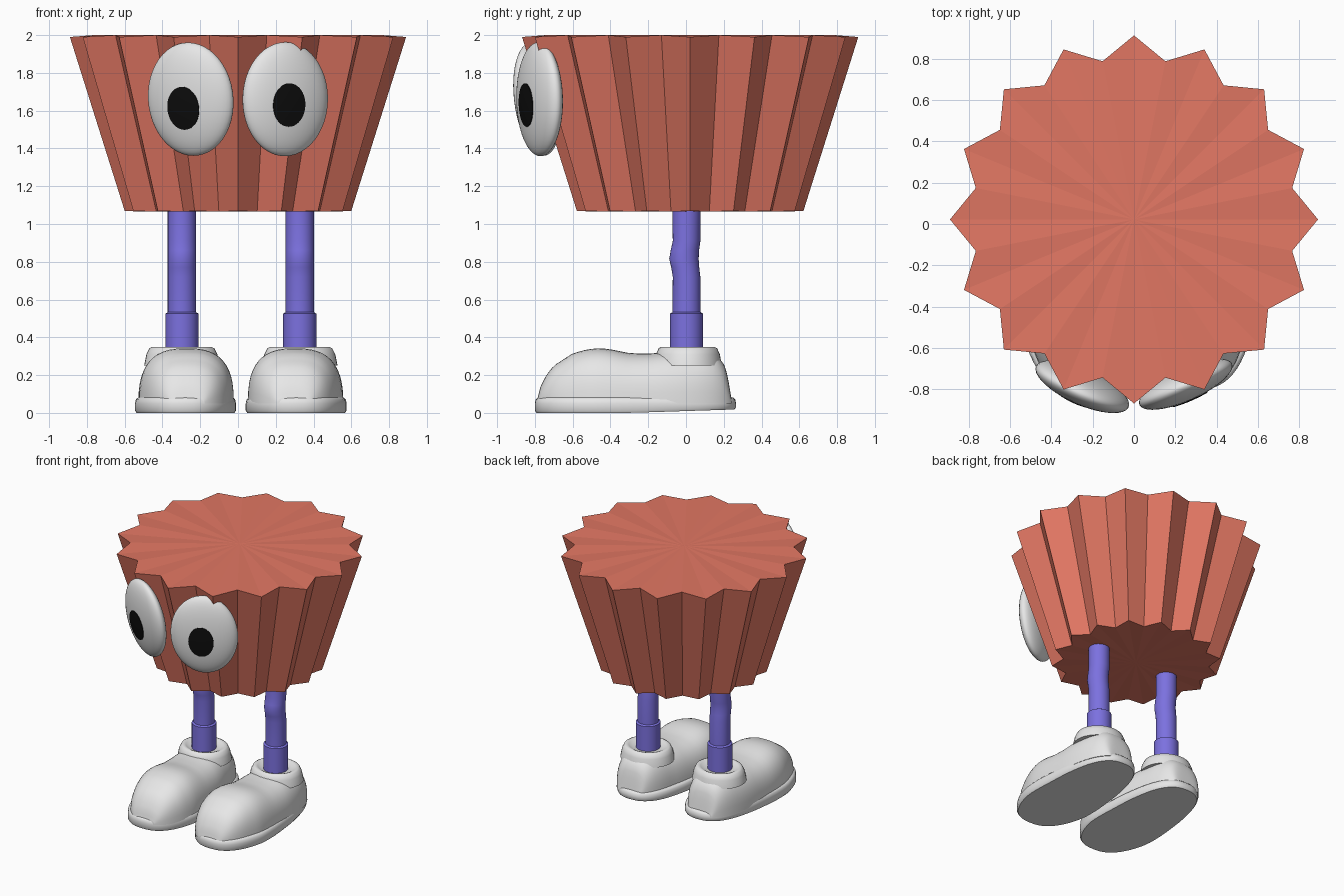
import bpy, bmesh, math
from mathutils import Matrix, Vector

if "Cube" in bpy.data.objects:
    bpy.data.objects.remove(bpy.data.objects["Cube"])


def material(name, rgb):
    m = bpy.data.materials.new(name)
    m.diffuse_color = (*rgb, 1)
    m.use_nodes = True
    m.node_tree.nodes["Principled BSDF"].inputs["Base Color"].default_value = m.diffuse_color
    return m


CLAY = material("terracotta", (0.76, 0.185, 0.125))
PURPLE = material("purple", (0.20, 0.165, 0.74))
WHITE = material("off_white", (0.8, 0.8, 0.8))
BLACK = material("black", (0.004, 0.004, 0.004))


def add_object(name, bm, mat, smooth=None):
    bmesh.ops.recalc_face_normals(bm, faces=bm.faces)
    me = bpy.data.meshes.new(name)
    bm.to_mesh(me)
    bm.free()
    me.materials.append(mat)
    ob = bpy.data.objects.new(name, me)
    bpy.context.collection.objects.link(ob)
    if smooth:
        bpy.ops.object.select_all(action='DESELECT')
        ob.select_set(True)
        bpy.context.view_layer.objects.active = ob
        bpy.ops.object.shade_smooth_by_angle(angle=math.radians(smooth))
    return ob


def loft(rings, cap_start=True, cap_end=True):
    """Skin a list of closed rings that have equal point counts."""
    bm = bmesh.new()
    vs = [[bm.verts.new(p) for p in r] for r in rings]
    n = len(vs[0])
    for a, b in zip(vs, vs[1:]):
        for i in range(n):
            j = (i + 1) % n
            bm.faces.new((a[i], a[j], b[j], b[i]))
    if cap_start:
        bm.faces.new(vs[0])
    if cap_end:
        bm.faces.new(vs[-1])
    return bm


def circle(cx, cy, z, rx, ry=None, n=32):
    ry = ry or rx
    return [(cx + rx * math.cos(2 * math.pi * i / n),
             cy + ry * math.sin(2 * math.pi * i / n), z) for i in range(n)]


def lerp(table, t):
    for (a, va), (b, vb) in zip(table, table[1:]):
        if t <= b:
            k = max(0, (t - a) / (b - a))
            return va + (vb - va) * k
    return table[-1][1]


def spow(v, e):
    return math.copysign(abs(v) ** e, v)


# Fluted cup body with sixteen sharp pleats
def star(tip, valley, z_tip, z_valley):
    pts = []
    for i in range(32):
        a = math.pi / 2 + i * math.pi / 16
        r, z = (tip, z_tip) if i % 2 == 0 else (valley, z_valley)
        pts.append((r * math.cos(a), 0.022 + r * math.sin(a), z))
    return pts


bm = loft([star(0.6, 0.52, 1.07, 1.065), star(0.89, 0.78, 1.99, 2.0)], False, False)
bm.verts.ensure_lookup_table()
for start, z in ((0, 1.065), (32, 2.0)):
    c = bm.verts.new((0, 0.022, z))
    bm.verts.ensure_lookup_table()
    for i in range(32):
        bm.faces.new((bm.verts[start + i], bm.verts[start + (i + 1) % 32], c))
add_object("pleated_body", bm, CLAY)

# Eyes: flattened ellipsoids with thin pupil plates that follow the surface
EX, EY, EZ = 0.245, 0.08, 0.302
for label, side, cy, tilt, pu, pv in (("left", -1, -0.787, 7, -0.013, -0.04),
                                      ("right", 1, -0.775, 1, -0.01, -0.03)):
    place = (Matrix.Translation((side * 0.25, cy, 1.661))
             @ Matrix.Rotation(side * math.radians(24), 4, 'Z')
             @ Matrix.Rotation(math.radians(tilt), 4, 'X'))
    bm = bmesh.new()
    bmesh.ops.create_uvsphere(bm, u_segments=40, v_segments=24, radius=1)
    bm.transform(place @ Matrix.Diagonal((EX, EY, EZ, 1)))
    add_object(label + "_eye", bm, WHITE, 60)

    rings = []
    for k in (0.05, 0.35, 0.7, 1.0, 1.0):
        lift = 0.004 if len(rings) < 4 else -0.004
        ring = []
        for x, z, _ in circle(pu, pv, 0, 0.092 * k, 0.115 * k, 40):
            y = -EY * math.sqrt(1 - (x / EX) ** 2 - (z / EZ) ** 2) - lift
            ring.append(place @ Vector((x, y, z)))
        rings.append(ring)
    add_object(label + "_pupil", loft(rings), BLACK, 40)

# Shoe plan and side profile along y
Y0, Y1 = -0.80, 0.265
HEIGHT = [(-0.785, 0.08), (-0.77, 0.14), (-0.74, 0.2), (-0.7, 0.25), (-0.6, 0.315),
          (-0.52, 0.337), (-0.45, 0.343), (-0.38, 0.333), (-0.3, 0.316), (-0.2, 0.313),
          (-0.1, 0.322), (0.1, 0.325), (0.16, 0.305), (0.2, 0.26), (0.22, 0.2), (0.24, 0.08)]
WIDTH = [(-0.8, 0.27), (-0.5, 0.278), (-0.2, 0.255), (0.0, 0.245), (0.265, 0.245)]


def half_width(y):
    s = abs(2 * (y - Y0) / (Y1 - Y0) - 1)
    return lerp(WIDTH, y) * max(0, 1 - s ** 2.5) ** (1 / 2.5)


def sole_ring(cx, side, grow, z):
    pts = []
    yc, half = (Y0 + Y1) / 2, (Y1 - Y0) / 2
    for i in range(64):
        a = 2 * math.pi * i / 64
        y = yc + half * spow(math.cos(a), 0.8)
        x = lerp(WIDTH, y) * spow(math.sin(a), 0.8)
        heel_lift = 0.018 * max(0, y + 0.3) / 0.56 if z < 0.03 else 0
        pts.append((cx + x * (1 + grow / 0.27),
                    yc + (y - yc) * (1 + grow / half), z + heel_lift))
    return pts


MID = 0.015
for label, side in (("left", -1), ("right", 1)):
    shoe_x = MID + side * 0.292 - side * 0.014
    shoe_x = MID + side * 0.293 - side * 0.0 if side < 0 else MID + side * 0.293
    leg_x = MID + side * 0.312

    # Sole with rounded welt
    rings = [sole_ring(shoe_x, side, g, z) for g, z in
             ((-0.008, 0), (0, 0.012), (0, 0.05), (-0.004, 0.07), (-0.014, 0.08), (-0.03, 0.084))]
    add_object(label + "_shoe_sole", loft(rings), WHITE, 50)

    # Upper: arched sections swept from toe to heel
    rings = []
    for i in range(41):
        y = -0.2725 - 0.5125 * math.cos(math.pi * i / 40)
        w = half_width(y) * 0.94
        h = lerp(HEIGHT, y)
        shift = side * lerp([(-0.6, -0.012), (0.0, 0.016)], y)
        ring = []
        for j in range(25):
            a = math.pi * j / 24
            ring.append((shoe_x + shift + w * spow(math.cos(a), 0.74),
                         y, 0.05 + (h - 0.05) * math.sin(a) ** 0.74 if 0 < j < 24 else 0.05))
        rings.append(ring)
    add_object(label + "_shoe_upper", loft(rings), WHITE, 60)

    # Collar around the ankle opening
    profile = ((0.2, 0.25), (0.188, 0.31), (0.172, 0.342), (0.155, 0.35),
               (0.138, 0.345), (0.115, 0.331), (0.07, 0.33))
    rings = [circle(leg_x, 0.01, z, r, r * 0.9, 40) for r, z in profile]
    add_object(label + "_shoe_collar", loft(rings), WHITE, 60)

    # Sock cuff
    rings = [circle(leg_x, 0.003, z, r) for z, r in ((0.3, 0.088), (0.525, 0.088), (0.533, 0.075))]
    add_object(label + "_sock", loft(rings), PURPLE, 35)

    # Leg with a slight knee bend
    rings = [circle(leg_x, y, z, 0.075, ry) for z, y, ry in
             ((0.5, 0.003, 0.075), (0.72, 0.003, 0.073), (0.77, -0.004, 0.074),
              (0.815, -0.011, 0.078), (0.86, -0.006, 0.075), (0.91, 0.003, 0.073),
              (1.1, 0.003, 0.075))]
    add_object(label + "_leg", loft(rings), PURPLE, 45)
